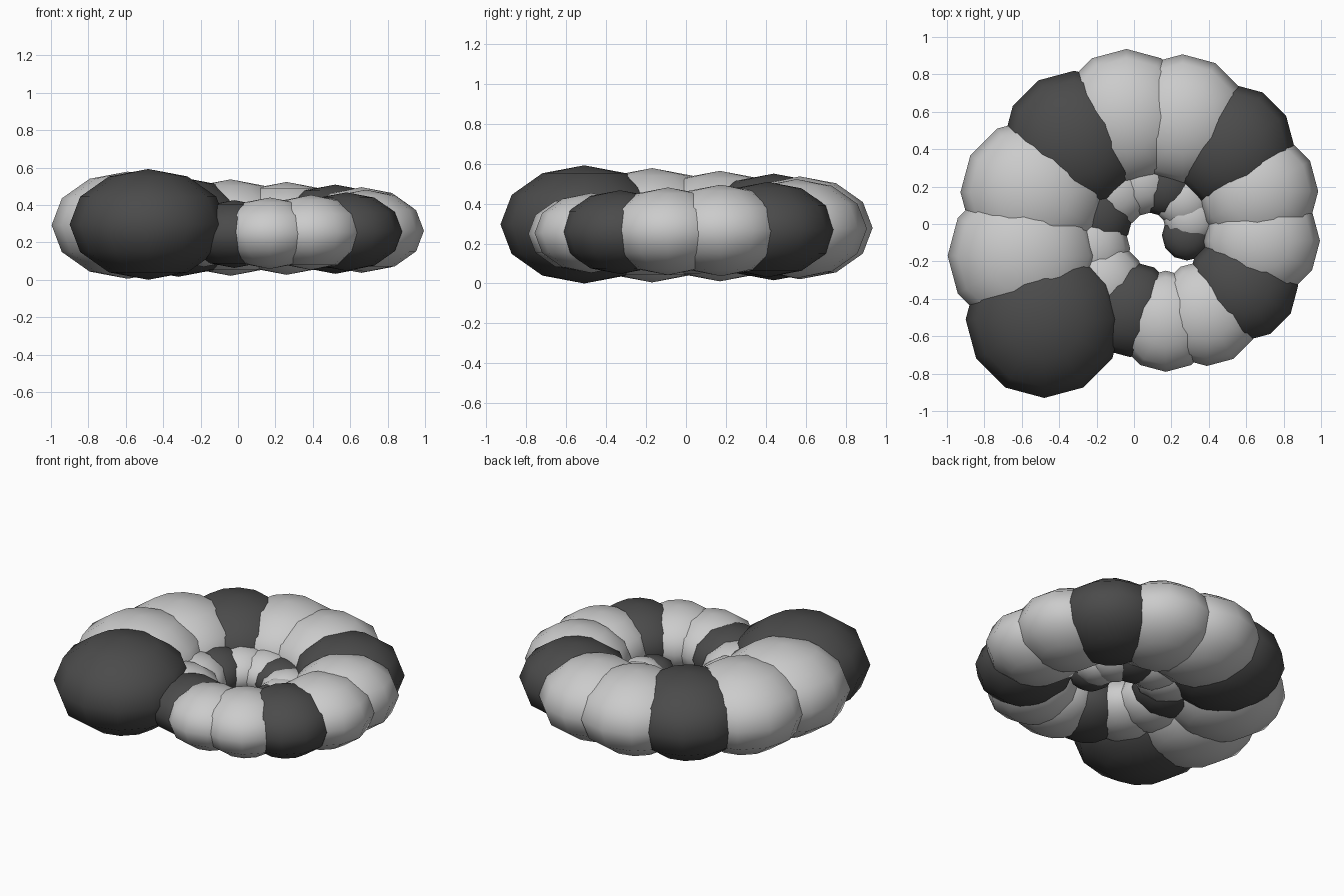
import bpy
from math import radians, cos, sin

if "Cube" in bpy.data.objects:
    bpy.data.objects.remove(bpy.data.objects["Cube"])

dark = bpy.data.materials.new("dark")
dark.diffuse_color = (0.07, 0.07, 0.07, 1)
dark.use_nodes = True
dark.node_tree.nodes["Principled BSDF"].inputs["Base Color"].default_value = dark.diffuse_color

# Outer turn of the coil: segment centres seen from the top
path = [(-0.48, -0.51), (-0.59, -0.17), (-0.535, 0.17), (-0.32, 0.44),
        (-0.04, 0.57), (0.26, 0.555), (0.52, 0.41), (0.66, 0.175),
        (0.683, -0.09), (0.58, -0.33), (0.39, -0.475), (0.17, -0.52),
        (-0.02, -0.455)]

# Inner turn spirals down to the tail
for k in range(1, 10):
    r = 0.443 - 0.0309 * k
    a = radians(-108.6 - 28.75 * k)
    path.append((0.12 + r * cos(a), -0.04 + r * sin(a)))

# Flattened low-poly balls, shrinking and sinking along the coil
for i, (x, y) in enumerate(path):
    r = 0.42 - 0.0136 * i
    bpy.ops.mesh.primitive_uv_sphere_add(
        segments=12, ring_count=6, radius=r,
        location=(x, y, 0.296 - 0.0043 * i))
    ob = bpy.context.object
    ob.name = "head_ball" if i == 0 else f"coil_segment_{i:02d}"
    ob.scale.z = 0.705
    bpy.ops.object.shade_smooth()
    # Every third segment is a dark band
    if i % 3 == 0:
        ob.data.materials.append(dark)
